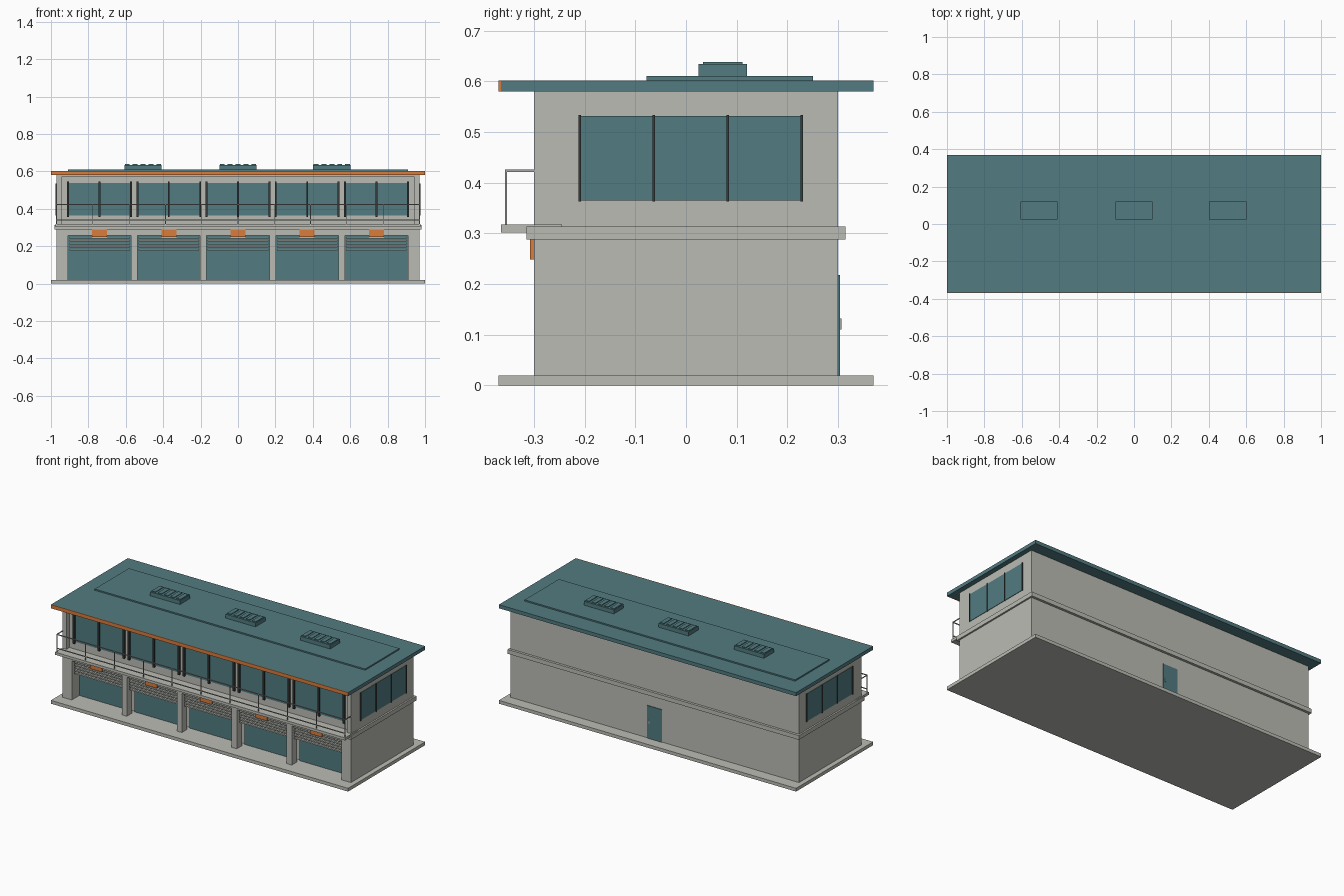
import bpy, bmesh

if "Cube" in bpy.data.objects:
    bpy.data.objects.remove(bpy.data.objects["Cube"])

def material(name, r, g, b):
    m = bpy.data.materials.new(name)
    m.diffuse_color = (r, g, b, 1)
    m.use_nodes = True
    m.node_tree.nodes["Principled BSDF"].inputs["Base Color"].default_value = m.diffuse_color
    return m

CONCRETE = material("warm grey concrete", 0.50, 0.50, 0.46)
TEAL = material("muted teal", 0.085, 0.20, 0.22)
ORANGE = material("orange trim", 0.70, 0.20, 0.045)
DARK = material("dark frame", 0.04, 0.045, 0.045)
METAL = material("rail metal", 0.38, 0.39, 0.38)

def boxes(name, mat, items):
    """One object from boxes given as (x0, x1, y0, y1, z0, z1)."""
    bm = bmesh.new()
    for x0, x1, y0, y1, z0, z1 in items:
        vs = bmesh.ops.create_cube(bm, size=1)["verts"]
        for v in vs:
            v.co = ((x0 + x1) / 2 + v.co.x * (x1 - x0),
                    (y0 + y1) / 2 + v.co.y * (y1 - y0),
                    (z0 + z1) / 2 + v.co.z * (z1 - z0))
    me = bpy.data.meshes.new(name)
    bm.to_mesh(me)
    bm.free()
    me.materials.append(mat)
    ob = bpy.data.objects.new(name, me)
    bpy.context.collection.objects.link(ob)
    return ob

BAYS = [-0.74, -0.37, 0.0, 0.37, 0.74]
HALF = 0.168                     # half width of a bay opening
GARAGE_Y, FRONT_Y = -0.22, -0.27  # recessed front walls, lower and upper

# Slabs and floor band
boxes("base_slab", CONCRETE, [(-1, 1, -0.37, 0.37, 0, 0.02)])
boxes("floor_band", CONCRETE, [(-0.98, 0.98, -0.315, 0.315, 0.288, 0.314)])
boxes("balcony_slab", CONCRETE, [(-0.975, 0.975, -0.365, -0.245, 0.302, 0.318)])

# Ground floor: recessed core, end walls, pillars and header
boxes("ground_floor_core", CONCRETE, [(-0.97, 0.97, GARAGE_Y, 0.30, 0.02, 0.29)])
boxes("ground_end_walls", CONCRETE,
      [(-0.97, -0.908, -0.30, GARAGE_Y, 0.02, 0.29), (0.908, 0.97, -0.30, GARAGE_Y, 0.02, 0.29)])
boxes("bay_pillars", CONCRETE,
      [(x - 0.017, x + 0.017, -0.30, -0.25, 0.02, 0.27) for x in (-0.555, -0.185, 0.185, 0.555)])
boxes("bay_header", CONCRETE, [(-0.91, 0.91, -0.30, GARAGE_Y, 0.258, 0.29)])

# Garage doors with shutter slats, and orange signs above
boxes("garage_doors", TEAL, [(x - HALF, x + HALF, GARAGE_Y - 0.008, GARAGE_Y, 0.02, 0.258) for x in BAYS])
boxes("shutter_slats", CONCRETE,
      [(x - 0.162, x + 0.162, -0.285, -0.272, z, z + 0.008)
       for x in BAYS for z in (0.176, 0.192, 0.208, 0.224, 0.240)])
boxes("bay_signs", ORANGE, [(x - 0.04, x + 0.04, -0.308, -0.30, 0.248, 0.288) for x in BAYS])

# Upper floor: core, end returns and head
boxes("upper_floor_core", CONCRETE, [(-0.97, 0.97, FRONT_Y, 0.30, 0.31, 0.58)])
boxes("upper_end_returns", CONCRETE,
      [(-0.97, -0.945, -0.30, FRONT_Y, 0.31, 0.58), (0.945, 0.97, -0.30, FRONT_Y, 0.31, 0.58)])
boxes("upper_head", CONCRETE, [(-0.945, 0.945, -0.30, FRONT_Y, 0.57, 0.58)])

# Front windows
boxes("front_glass", TEAL, [(x - HALF, x + HALF, FRONT_Y - 0.004, FRONT_Y, 0.365, 0.538) for x in BAYS])
boxes("front_mullions", DARK,
      [(x + d - 0.005, x + d + 0.005, FRONT_Y - 0.014, FRONT_Y, 0.355, 0.545)
       for x in BAYS for d in (-HALF, 0, HALF)])

# Side windows on both ends
def both_sides(x0, x1, *rest):
    return [(x0, x1, *rest), (-x1, -x0, *rest)]

boxes("side_glass", TEAL, both_sides(0.968, 0.973, -0.21, 0.228, 0.365, 0.532))
boxes("side_mullions", DARK,
      [b for i in range(4) for b in both_sides(0.968, 0.977, -0.2125 + 0.146 * i,
                                               -0.2075 + 0.146 * i, 0.363, 0.534)])

# Balcony railing
boxes("railing_posts", METAL,
      [(-0.972 + 0.194 * i, -0.968 + 0.194 * i, -0.357, -0.353, 0.318, 0.424) for i in range(11)])
boxes("railing_rails", METAL,
      [(-0.972, 0.972, -0.357, -0.353, z, z + 0.005) for z in (0.337, 0.421)]
      + both_sides(0.968, 0.972, -0.357, -0.30, 0.421, 0.426))

# Rear door
boxes("rear_door", TEAL, [(-0.05, 0.05, 0.30, 0.304, 0.02, 0.218)])
boxes("rear_door_handle", METAL, [(0.032, 0.038, 0.303, 0.307, 0.11, 0.132)])

# Roof, fascia, raised panel and vents
boxes("roof", TEAL, [(-1, 1, -0.365, 0.37, 0.58, 0.602)])
boxes("roof_fascia", ORANGE, [(-1, 1, -0.37, -0.365, 0.58, 0.602)])
boxes("roof_panel", TEAL, [(-0.91, 0.91, -0.078, 0.251, 0.60, 0.61)])
VENTS = (-0.508, 0.0, 0.502)
boxes("roof_vents", TEAL, [(x - 0.1, x + 0.1, 0.025, 0.12, 0.61, 0.634) for x in VENTS])
boxes("vent_ribs", TEAL,
      [(x + 0.042 * i - 0.013, x + 0.042 * i + 0.013, 0.034, 0.111, 0.633, 0.638)
       for x in VENTS for i in range(-2, 3)])
